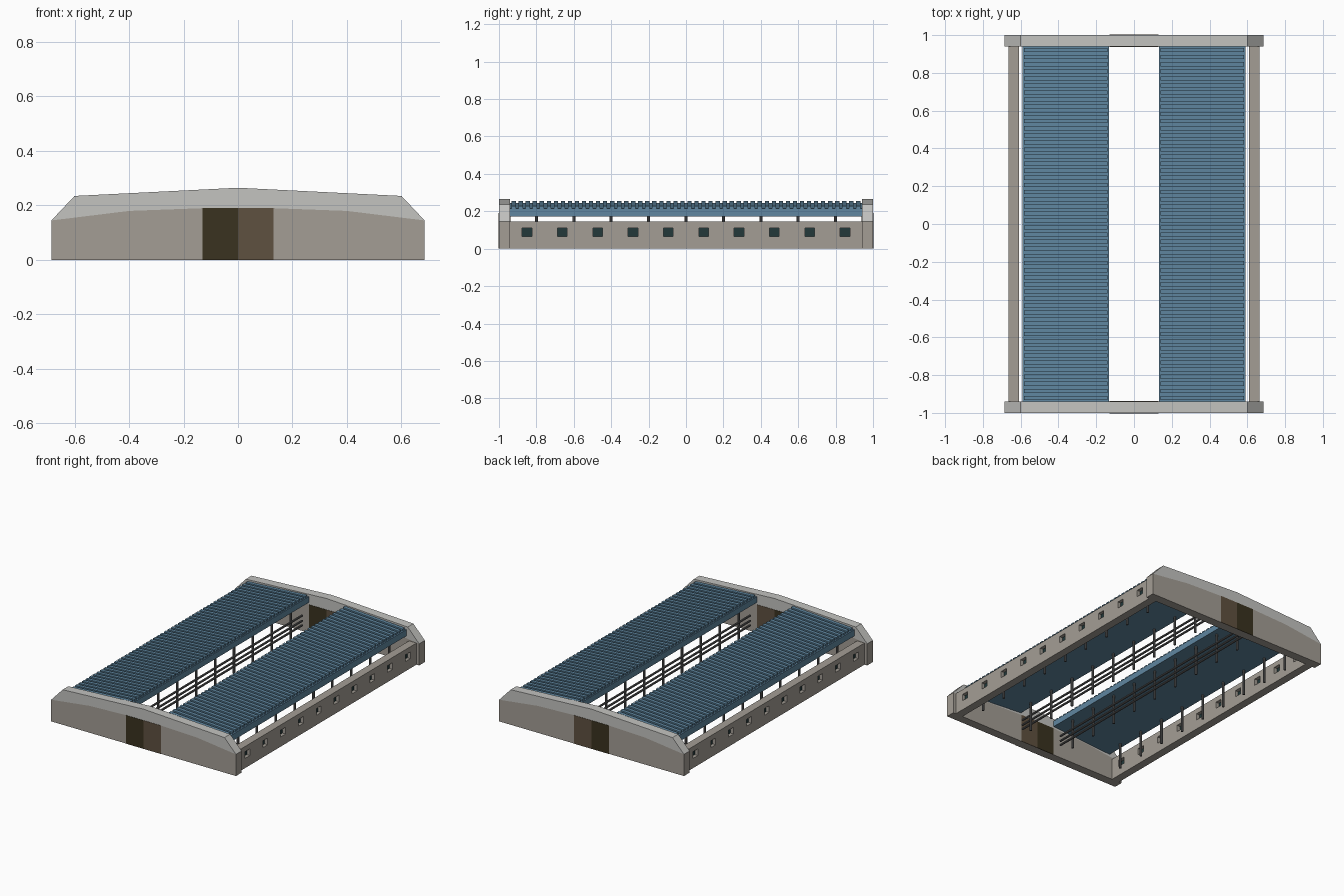
import bpy, bmesh
from mathutils import Vector

cube = bpy.data.objects.get("Cube")
if cube:
    bpy.data.objects.remove(cube, do_unlink=True)


def material(name, rgb):
    m = bpy.data.materials.new(name)
    m.use_nodes = True
    m.diffuse_color = (*rgb, 1)
    m.node_tree.nodes["Principled BSDF"].inputs["Base Color"].default_value = (*rgb, 1)
    return m


STONE = material("warm grey wall", (0.37, 0.34, 0.30))
CAP = material("pale grey cap", (0.55, 0.55, 0.53))
BLUE = material("blue roof", (0.115, 0.24, 0.35))
DARK = material("dark door", (0.042, 0.032, 0.014))
BROWN = material("brown door", (0.114, 0.082, 0.051))
GLASS = material("dark window", (0.016, 0.04, 0.042))
METAL = material("grey metal", (0.12, 0.12, 0.12))


def finish(name, bm, mat):
    bmesh.ops.recalc_face_normals(bm, faces=bm.faces)
    mesh = bpy.data.meshes.new(name)
    bm.to_mesh(mesh)
    bm.free()
    mesh.materials.append(mat)
    obj = bpy.data.objects.new(name, mesh)
    bpy.context.collection.objects.link(obj)
    return obj


def add_prism(bm, outline, y0, y1):
    """Extrude an (x, z) outline from y0 to y1."""
    face = bm.faces.new([bm.verts.new((x, y0, z)) for x, z in outline])
    out = bmesh.ops.extrude_face_region(bm, geom=[face])
    verts = [v for v in out["geom"] if isinstance(v, bmesh.types.BMVert)]
    bmesh.ops.translate(bm, verts=verts, vec=(0, y1 - y0, 0))


def add_box(bm, x0, x1, y0, y1, z0, z1):
    add_prism(bm, [(x0, z0), (x1, z0), (x1, z1), (x0, z1)], y0, y1)


def add_rod(bm, a, b, radius):
    a, b = Vector(a), Vector(b)
    rot = (b - a).to_track_quat("Z", "Y").to_matrix().to_4x4()
    rot.translation = (a + b) / 2
    bmesh.ops.create_cone(bm, cap_ends=True, segments=8, radius1=radius,
                          radius2=radius, depth=(b - a).length, matrix=rot)


HALF_X, HALF_Y, INNER_Y = 0.685, 1.0, 0.94
DOOR_X, DOOR_Z, EAVE_Z = 0.13, 0.19, 0.145

# End walls: stone body, pale cap and a two-leaf door
curve = [(HALF_X, EAVE_Z), (0.4, 0.18), (DOOR_X, DOOR_Z)]
curve += [(-x, z) for x, z in reversed(curve)]
crown = [(-HALF_X, EAVE_Z), (-0.6, 0.235), (0, 0.265), (0.6, 0.235), (HALF_X, EAVE_Z)]
for label, y0, y1 in (("front", -HALF_Y, -INNER_Y), ("back", INNER_Y, HALF_Y)):
    bm = bmesh.new()
    add_prism(bm, [(-HALF_X, 0), (HALF_X, 0)] + curve, y0, y1)
    finish(label + "_wall", bm, STONE)
    bm = bmesh.new()
    add_prism(bm, crown + curve[1:-1], y0, y1)
    finish(label + "_wall_cap", bm, CAP)
    for leaf, x0, x1, mat in (("right", -DOOR_X, 0, DARK), ("left", 0, DOOR_X, BROWN)):
        for face, y in (("outer", y0 if y0 < 0 else y1), ("inner", y1 if y0 < 0 else y0)):
            bm = bmesh.new()
            add_box(bm, x0, x1, y - 0.002, y + 0.002, 0, DOOR_Z)
            finish(f"{label}_door_{leaf}_{face}", bm, mat)

window_ys = [-0.85 + i * 1.7 / 9 for i in range(10)]
post_ys = [-0.8 + i * 0.2 for i in range(9)]
RIBS = 50
pitch = 2 * INNER_Y / RIBS

for side, s in (("left", 1), ("right", -1)):
    # Side wall with window openings between piers
    bm = bmesh.new()
    wx0, wx1 = sorted((s * 0.61, s * 0.665))
    add_box(bm, wx0, wx1, -INNER_Y, INNER_Y, 0, 0.065)
    add_box(bm, wx0, wx1, -INNER_Y, INNER_Y, 0.11, EAVE_Z)
    edges = [-INNER_Y] + [y + d for y in window_ys for d in (-0.026, 0.026)] + [INNER_Y]
    for a, b in zip(edges[::2], edges[1::2]):
        add_box(bm, wx0, wx1, a, b, 0.065, 0.11)
    finish(side + "_side_wall", bm, STONE)

    # Window panes set into the openings
    bm = bmesh.new()
    for y in window_ys:
        add_box(bm, s * 0.634, s * 0.642, y - 0.026, y + 0.026, 0.065, 0.11)
    finish(side + "_windows", bm, GLASS)

    # Sloping roof slab
    bm = bmesh.new()
    add_prism(bm, [(s * 0.133, 0.203), (s * 0.59, 0.172), (s * 0.59, 0.215),
                   (s * 0.133, 0.243)], -INNER_Y, INNER_Y)
    finish(side + "_roof", bm, BLUE)

    # Raised ribs running down the slope
    bm = bmesh.new()
    for i in range(RIBS):
        y = -INNER_Y + (i + 0.5) * pitch
        add_prism(bm, [(s * 0.14, 0.24), (s * 0.582, 0.213), (s * 0.582, 0.228),
                       (s * 0.14, 0.255)], y - pitch * 0.3, y + pitch * 0.3)
    finish(side + "_roof_ribs", bm, BLUE)

    # Posts under both roof edges
    bm = bmesh.new()
    for y in post_ys:
        add_rod(bm, (s * 0.17, y, 0), (s * 0.17, y, 0.21), 0.008)
        add_rod(bm, (s * 0.56, y, 0), (s * 0.56, y, 0.185), 0.008)
    finish(side + "_posts", bm, METAL)

    # Rails along the central aisle
    bm = bmesh.new()
    for z in (0.06, 0.09, 0.125):
        add_rod(bm, (s * 0.155, -0.9, z), (s * 0.155, 0.9, z), 0.007)
    finish(side + "_rails", bm, METAL)
